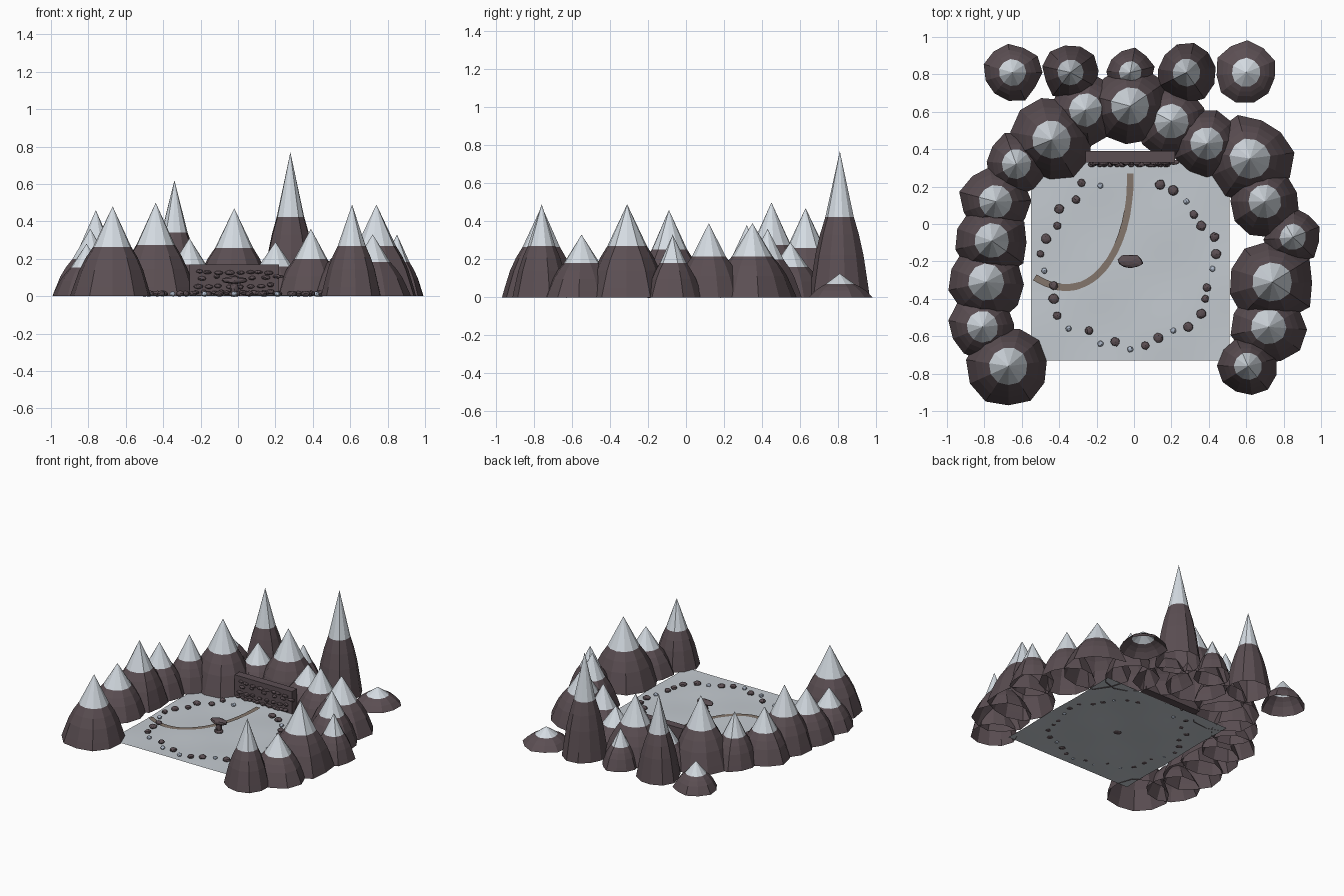
import bpy, bmesh, math, random
from mathutils import Matrix

if "Cube" in bpy.data.objects:
    bpy.data.objects.remove(bpy.data.objects["Cube"])

random.seed(4)


def material(name, rgb):
    m = bpy.data.materials.new(name)
    m.diffuse_color = (*rgb, 1)
    m.use_nodes = True
    m.node_tree.nodes["Principled BSDF"].inputs["Base Color"].default_value = m.diffuse_color
    return m


ROCK = material("rock", (0.105, 0.077, 0.086))
SNOW = material("snow", (0.66, 0.71, 0.76))
ICE = material("ice", (0.42, 0.48, 0.58))
FIELD = material("field_snow", (0.55, 0.59, 0.63))
DIRT = material("dirt", (0.23, 0.18, 0.15))


def finish(name, bm, mats):
    me = bpy.data.meshes.new(name)
    bmesh.ops.recalc_face_normals(bm, faces=bm.faces)
    bm.to_mesh(me)
    bm.free()
    for m in mats:
        me.materials.append(m)
    ob = bpy.data.objects.new(name, me)
    bpy.context.collection.objects.link(ob)
    return ob


# Mountain: open-bottomed convex rock body with a straight conical snow cap
PROFILE = [(1, 0), (0.93, 0.1), (0.79, 0.29), (0.64, 0.43), (0.47, 0.55)]


def mountain(name, x, y, r, h, sides=11):
    bm = bmesh.new()
    turn = random.random()
    jit = [random.uniform(0.92, 1.06) for _ in range(sides)]
    rings = []
    for f, z in PROFILE:
        ring = []
        for i in range(sides):
            a = math.tau * (i + turn) / sides
            k = r * f * (1 + (jit[i] - 1) * f)
            ring.append(bm.verts.new((x + k * math.cos(a), y + k * math.sin(a), z * h)))
        rings.append(ring)
    tip = bm.verts.new((x, y, h))
    for a, b in zip(rings, rings[1:]):
        for i in range(sides):
            j = (i + 1) % sides
            bm.faces.new((a[i], a[j], b[j], b[i]))
    for i in range(sides):
        f = bm.faces.new((rings[-1][i], rings[-1][(i + 1) % sides], tip))
        f.material_index = 1
    finish(name, bm, [ROCK, SNOW])


# Horseshoe of peaks: x, y, radius, height
RING = [(-.67, -.76, .22, .48), (-.81, -.55, .18, .28), (-.79, -.31, .21, .36),
        (-.76, -.09, .20, .46), (-.74, .12, .19, .37), (-.63, .32, .17, .38),
        (-.44, .45, .22, .50), (-.26, .61, .19, .31), (-.02, .63, .22, .47),
        (.20, .55, .20, .29), (.39, .43, .19, .36), (.62, .35, .23, .39),
        (.70, .12, .19, .39), (.85, -.07, .15, .33), (.74, -.31, .23, .49),
        (.72, -.55, .20, .33), (.61, -.76, .16, .49)]
# Straight row behind
BACK = [(-.65, .81, .155, .20), (-.34, .81, .15, .62), (-.02, .81, .13, .28),
        (.28, .81, .16, .77), (.60, .81, .165, .125)]
for i, p in enumerate(RING):
    mountain(f"ring_mountain_{i + 1}", *p)
for i, p in enumerate(BACK):
    mountain(f"back_mountain_{i + 1}", *p)

# Snowfield with faint undulation
bm = bmesh.new()
bmesh.ops.create_grid(bm, x_segments=24, y_segments=24, size=0.53,
                      matrix=Matrix.Translation((-.02, -.2, .004)))
for v in bm.verts:
    v.co.z += 0.003 * math.sin(9 * v.co.x) * math.cos(11 * v.co.y)
field = finish("snowfield", bm, [FIELD])
for p in field.data.polygons:
    p.use_smooth = True

# Dirt path: flat ribbon along a bezier
p0, p1, p2, p3 = (-.02, .27), (-.01, -.12), (-.22, -.48), (-.53, -.285)
bm = bmesh.new()
prev = None
N = 30
for i in range(N + 1):
    t = i / N
    s = 1 - t
    x, y = (s**3 * p0[k] + 3 * s * s * t * p1[k] + 3 * s * t * t * p2[k] + t**3 * p3[k] for k in (0, 1))
    dx, dy = (s * s * (p1[k] - p0[k]) + 2 * s * t * (p2[k] - p1[k]) + t * t * (p3[k] - p2[k]) for k in (0, 1))
    n = math.hypot(dx, dy)
    w = 0.018 + random.uniform(-.001, .001)
    pair = [bm.verts.new((x - e * dy / n * w, y + e * dx / n * w, .011)) for e in (-1, 1)]
    if prev:
        bm.faces.new((prev[0], pair[0], pair[1], prev[1]))
    prev = pair
finish("dirt_path", bm, [DIRT])


def rock(name, loc, size, mat=ROCK):
    """Lumpy low-poly stone."""
    bm = bmesh.new()
    bmesh.ops.create_icosphere(bm, subdivisions=2, radius=1)
    for v in bm.verts:
        v.co *= random.uniform(0.88, 1.06)
    bmesh.ops.rotate(bm, verts=bm.verts, matrix=Matrix.Rotation(random.random() * 6, 3, 'Z'))
    bmesh.ops.scale(bm, verts=bm.verts, vec=size)
    bmesh.ops.translate(bm, verts=bm.verts, vec=loc)
    finish(name, bm, [mat])


# Stone circle
DARK = [(.14, .21), (.21, .18), (.32, .05), (.36, -.01), (.43, -.07), (.44, -.16),
        (.39, -.34), (.38, -.40), (.36, -.48), (.29, -.55), (.13, -.61), (.06, -.65),
        (-.10, -.63), (-.24, -.57), (-.41, -.49), (-.43, -.40), (-.43, -.33),
        (-.50, -.16), (-.47, -.08), (-.41, -.01), (-.40, .08), (-.31, .13), (-.28, .22)]
PALE = [(.28, .12), (.42, -.24), (.21, -.57), (-.02, -.67), (-.18, -.64),
        (-.35, -.56), (-.48, -.25), (-.18, .205)]
for i, (x, y) in enumerate(DARK):
    r = random.uniform(.02, .028)
    rock(f"circle_stone_{i + 1}", (x, y, .014), (r, r, .016))
for i, (x, y) in enumerate(PALE):
    rock(f"circle_ice_{i + 1}", (x, y, .012), (.016, .016, .014), ICE)

# Central altar: slab on a stubby pedestal
rock("altar_base", (-.02, -.2, .012), (.035, .03, .016))
rock("altar_pedestal", (-.02, -.2, .04), (.024, .022, .04))
rock("altar_slab", (-.02, -.2, .085), (.07, .04, .022))

# Back wall slab
bm = bmesh.new()
bmesh.ops.create_cube(bm, size=1)
bmesh.ops.scale(bm, verts=bm.verts, vec=(.48, .06, .17))
bmesh.ops.translate(bm, verts=bm.verts, vec=(-.02, .36, .085))
finish("wall", bm, [ROCK])

# Stones studding the wall front and lying along its foot
for z, n, y in ((.13, 8, .328), (.10, 5, .328), (.055, 8, .325), (.018, 13, .318)):
    for i in range(n):
        x = -.24 + .44 * (i + .5) / n + random.uniform(-.012, .012)
        rock("wall_stone", (x, y, z + random.uniform(-.006, .006)),
             (random.uniform(.016, .026), .014, random.uniform(.010, .014)))
rock("wall_ledge_stone", (.215, .33, .105), (.03, .014, .010))
